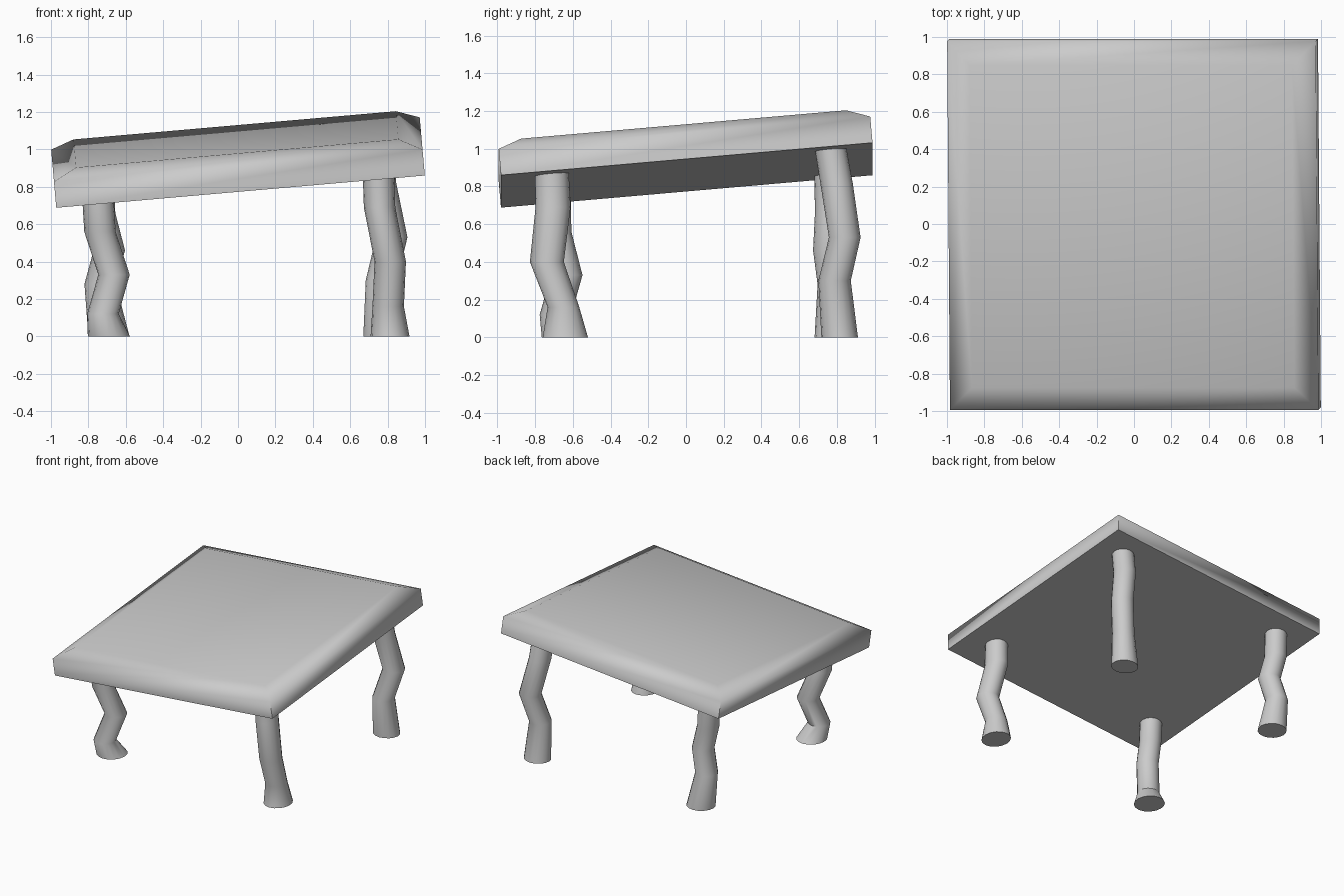
import bpy, bmesh
from math import radians, cos, sin, pi

if "Cube" in bpy.data.objects:
    bpy.data.objects.remove(bpy.data.objects["Cube"])


def add_object(name, bm, angle):
    bmesh.ops.recalc_face_normals(bm, faces=bm.faces)
    mesh = bpy.data.meshes.new(name)
    bm.to_mesh(mesh)
    bm.free()
    obj = bpy.data.objects.new(name, mesh)
    bpy.context.collection.objects.link(obj)
    bpy.ops.object.select_all(action='DESELECT')
    obj.select_set(True)
    bpy.context.view_layer.objects.active = obj
    bpy.ops.object.shade_smooth_by_angle(angle=radians(angle))
    return obj


def loft(rings):
    """Skin a list of point rings and cap both ends."""
    bm = bmesh.new()
    loops = [[bm.verts.new(p) for p in ring] for ring in rings]
    n = len(loops[0])
    for a, b in zip(loops, loops[1:]):
        for i in range(n):
            j = (i + 1) % n
            bm.faces.new((a[i], a[j], b[j], b[i]))
    bm.faces.new(loops[0])
    bm.faces.new(loops[-1])
    return bm


# Tilted top: square slab with a wide, shallow chamfer around the upper edge
def square(h, z):
    return [(-h, -h, z), (h, -h, z), (h, h, z), (-h, h, z)]


top = add_object("table_top", loft([square(0.989, 0), square(0.989, 0.14),
                                    square(0.865, 0.195)]), 70)
top.location = (0.006, 0.004, 0.86)
top.rotation_euler = (radians(5), radians(-5), 0)

# Crooked legs: (x, y, z, radius x, radius y) from foot up into the slab
R = 0.084
legs = {
    "front_left_leg": [(-0.69, -0.643, 0, 0.113, 0.122), (-0.722, -0.692, 0.12, R, R),
                       (-0.663, -0.633, 0.33, R, R), (-0.738, -0.692, 0.56, R, R),
                       (-0.75, -0.695, 0.76, R, R)],
    "front_right_leg": [(0.813, -0.64, 0, 0.104, 0.12), (0.803, -0.65, 0.16, R, R),
                        (0.814, -0.738, 0.40, R, 0.09), (0.757, -0.705, 0.69, R, 0.093),
                        (0.75, -0.712, 0.90, R, 0.089)],
    "back_right_leg": [(0.775, 0.815, 0, 0.105, 0.097), (0.767, 0.788, 0.30, R, 0.086),
                       (0.822, 0.842, 0.53, R, R), (0.762, 0.798, 0.82, R, 0.086),
                       (0.75, 0.762, 1.03, R, R)],
    "back_left_leg": [(-0.69, 0.79, 0, 0.11, 0.108), (-0.737, 0.786, 0.28, R, 0.088),
                      (-0.688, 0.76, 0.46, R, 0.086), (-0.74, 0.768, 0.66, R, R),
                      (-0.75, 0.764, 0.90, R, R)],
}
SIDES = 16
for name, path in legs.items():
    rings = [[(x + rx * cos(2 * pi * i / SIDES), y + ry * sin(2 * pi * i / SIDES), z)
              for i in range(SIDES)] for x, y, z, rx, ry in path]
    add_object(name, loft(rings), 45)
